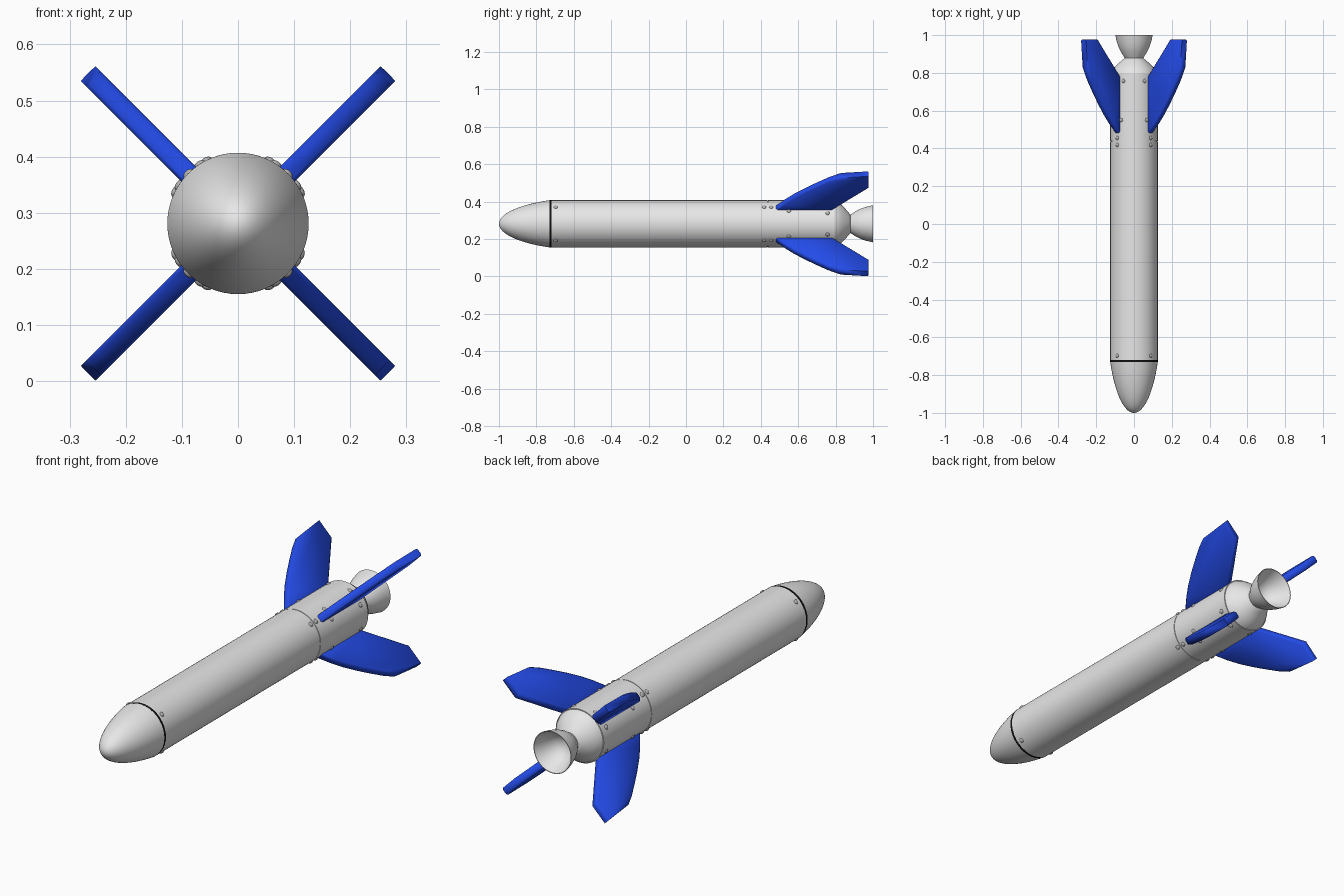
import bpy, bmesh, math
from mathutils import Matrix, Vector

if "Cube" in bpy.data.objects:
    bpy.data.objects.remove(bpy.data.objects["Cube"])

AXIS_Z = 0.281   # height of the rocket's centre line
R = 0.126        # body radius


def material(name, rgb):
    m = bpy.data.materials.new(name)
    m.diffuse_color = (*rgb, 1)
    m.use_nodes = True
    m.node_tree.nodes["Principled BSDF"].inputs["Base Color"].default_value = m.diffuse_color
    return m


grey = material("light_grey", (0.8, 0.8, 0.8))
rivet_grey = material("rivet_grey", (0.45, 0.45, 0.45))
black = material("black", (0.005, 0.005, 0.005))
blue = material("fin_blue", (0.017, 0.07, 0.8))


def add_object(name, bm, mat, angle=35):
    bmesh.ops.recalc_face_normals(bm, faces=bm.faces)
    me = bpy.data.meshes.new(name)
    bm.to_mesh(me)
    bm.free()
    me.materials.append(mat)
    ob = bpy.data.objects.new(name, me)
    ob.location.z = AXIS_Z
    bpy.context.collection.objects.link(ob)
    bpy.ops.object.select_all(action='DESELECT')
    ob.select_set(True)
    bpy.context.view_layer.objects.active = ob
    bpy.ops.object.shade_smooth_by_angle(angle=math.radians(angle))
    return ob


def lathe(name, profile, mat, n=64):
    """Turn a profile of (y, radius) points around the y axis."""
    bm = bmesh.new()
    vs = [bm.verts.new((0, y, r)) for y, r in profile]
    es = [bm.edges.new(p) for p in zip(vs, vs[1:])]
    bmesh.ops.spin(bm, geom=vs + es, axis=(0, 1, 0), cent=(0, 0, 0),
                   angle=math.tau, steps=n, use_duplicate=False)
    bmesh.ops.remove_doubles(bm, verts=bm.verts, dist=1e-5)
    return add_object(name, bm, mat)


# nose: blunt ogive, between a paraboloid and an ellipsoid
nose = []
for i in range(19):
    t = (i / 18) ** 2
    nose.append((-1 + 0.27 * t, R * (0.6 * t ** 0.5 + 0.4 * math.sqrt(1 - (1 - t) ** 2))))
lathe("nose_cone", nose + [(-0.73, 0)], grey)

# thin black ring between nose and body
lathe("nose_ring", [(-0.731, 0), (-0.731, R), (-0.719, R), (-0.719, 0)], black)

# body tube
lathe("body_tube", [(-0.72, 0), (-0.72, R), (0.436, R), (0.436, 0)], grey)

# tail section with a fine seam at its front
lathe("tail_section", [(0.43, 0), (0.43, R - 0.003), (0.439, R - 0.003),
                       (0.439, R), (0.795, R), (0.795, 0)], grey)

# rounded tail cone down to the nozzle throat
lathe("tail_cone", [(0.79, 0), (0.79, 0.124), (0.81, 0.116), (0.83, 0.102),
                    (0.85, 0.083), (0.868, 0.062), (0.88, 0.047), (0.885, 0)], grey)

# open bell nozzle, outside then inside
bell = [(0.875, 0.047), (0.89, 0.056), (0.91, 0.069), (0.935, 0.081),
        (0.965, 0.091), (1.0, 0.099)]
inside = [(1.0, 0.096), (0.965, 0.081), (0.935, 0.064), (0.91, 0.044), (0.89, 0)]
lathe("nozzle", bell + inside, grey)

# fins: swept blades with softened front and rear edges, square tips
outline = [(0.468, 0.112), (0.53, 0.174), (0.58, 0.217), (0.64, 0.261),
           (0.70, 0.301), (0.76, 0.339), (0.81, 0.364), (0.977, 0.378),
           (0.977, 0.285), (0.775, 0.112)]
HALF = 0.0185
for i in range(4):
    bm = bmesh.new()
    f = bm.faces.new([bm.verts.new((-HALF, y, r)) for y, r in outline])
    ext = bmesh.ops.extrude_face_region(bm, geom=[f])
    bmesh.ops.translate(bm, vec=(2 * HALF, 0, 0),
                        verts=[v for v in ext["geom"] if isinstance(v, bmesh.types.BMVert)])
    rim = [e for e in bm.edges if abs(e.verts[0].co.x - e.verts[1].co.x) < 1e-6
           and min(v.co.z for v in e.verts) < 0.36]
    bmesh.ops.bevel(bm, geom=rim, offset=0.007, segments=1, affect='EDGES')
    fin = add_object(f"fin_{i + 1}", bm, blue, angle=50)
    fin.rotation_euler.y = math.radians(45 + 90 * i)

# rivets: at the seams in line with the fins, and in pairs beside each fin
bm = bmesh.new()
spots = [(-0.697, 0), (0.418, 0), (0.455, 0),
         (0.55, -12), (0.55, 12), (0.757, -18), (0.757, 18)]
for i in range(4):
    for y, off in spots:
        mat = (Matrix.Rotation(math.radians(45 + 90 * i + off), 4, 'Y')
               @ Matrix.Translation((0, y, R - 0.001))
               @ Matrix.Diagonal((1, 1, 0.6, 1)))
        bmesh.ops.create_uvsphere(bm, u_segments=12, v_segments=8, radius=0.011, matrix=mat)
add_object("rivets", bm, rivet_grey)
